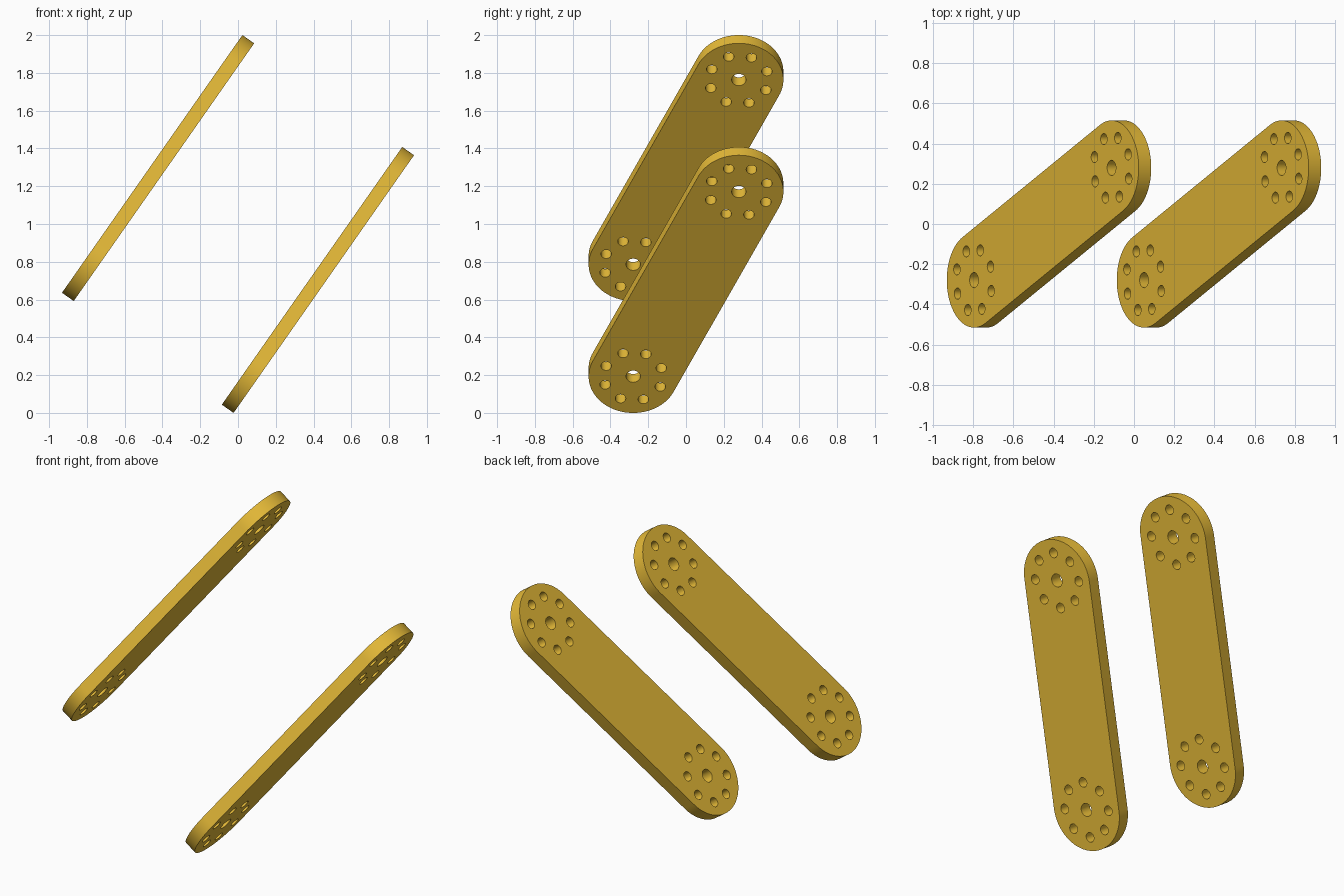
import bpy, bmesh
from math import sin, cos, pi, radians
from mathutils import Matrix, Vector

if "Cube" in bpy.data.objects:
    bpy.data.objects.remove(bpy.data.objects["Cube"])

TILT = radians(55)          # slope of the plates seen from the front
SKEW = radians(64.9)        # slot axis inside the plate plane
HALF = 0.659                # half distance between end centres
R, THICK = 0.236, 0.076     # end radius, plate thickness
GAP = 1.033                 # distance between the two plates
RING, HOLE, BORE = 0.158, 0.028, 0.038


def arc(cx, cy, r, a0, a1, n, closed=False):
    steps = n if closed else n - 1
    return [(cx + r * cos(a0 + (a1 - a0) * i / steps),
             cy + r * sin(a0 + (a1 - a0) * i / steps)) for i in range(n)]


def add_loop(curve, pts):
    s = curve.splines.new('POLY')
    s.points.add(len(pts) - 1)
    for p, (x, y) in zip(s.points, pts):
        p.co = (x, y, 0, 1)
    s.use_cyclic_u = True


def link_plate(name, offset):
    curve = bpy.data.curves.new(name + "_profile", 'CURVE')
    curve.dimensions = '2D'
    curve.fill_mode = 'BOTH'
    curve.extrude = THICK / 2
    # rounded outline
    add_loop(curve, arc(HALF, 0, R, -pi / 2, pi / 2, 49)
             + arc(-HALF, 0, R, pi / 2, 3 * pi / 2, 49))
    # centre bore and ring of eight holes at each end
    for cx in (-HALF, HALF):
        add_loop(curve, arc(cx, 0, BORE, 0, 2 * pi, 32, True))
        for k in range(8):
            a = k * pi / 4
            add_loop(curve, arc(cx + RING * cos(a), RING * sin(a),
                                HOLE, 0, 2 * pi, 28, True))
    ob = bpy.data.objects.new(name, curve)
    bpy.context.collection.objects.link(ob)
    bpy.ops.object.select_all(action='DESELECT')
    ob.select_set(True)
    bpy.context.view_layer.objects.active = ob
    bpy.ops.object.convert(target='MESH')
    ob = bpy.context.view_layer.objects.active

    # weld caps to walls and place in the tilted plane
    v = Vector((0, 1, 0))
    d = Vector((cos(TILT), 0, sin(TILT)))
    n = v.cross(d)
    frame = Matrix((v, d, n)).transposed().to_4x4()
    bm = bmesh.new()
    bm.from_mesh(ob.data)
    bmesh.ops.remove_doubles(bm, verts=bm.verts, dist=1e-5)
    bm.transform(frame @ Matrix.Rotation(SKEW, 4, 'Z'))
    bmesh.ops.recalc_face_normals(bm, faces=bm.faces)
    bm.to_mesh(ob.data)
    bm.free()
    ob.location = n * offset + Vector((0, 0, 1))
    ob.data.materials.clear()
    ob.data.materials.append(yellow)
    bpy.ops.object.shade_smooth_by_angle(angle=radians(30))


yellow = bpy.data.materials.new("yellow")
yellow.diffuse_color = (0.80, 0.50, 0.04, 1)
yellow.use_nodes = True
yellow.node_tree.nodes["Principled BSDF"].inputs["Base Color"].default_value = yellow.diffuse_color

link_plate("upper_link_plate", -GAP / 2)
link_plate("lower_link_plate", GAP / 2)
